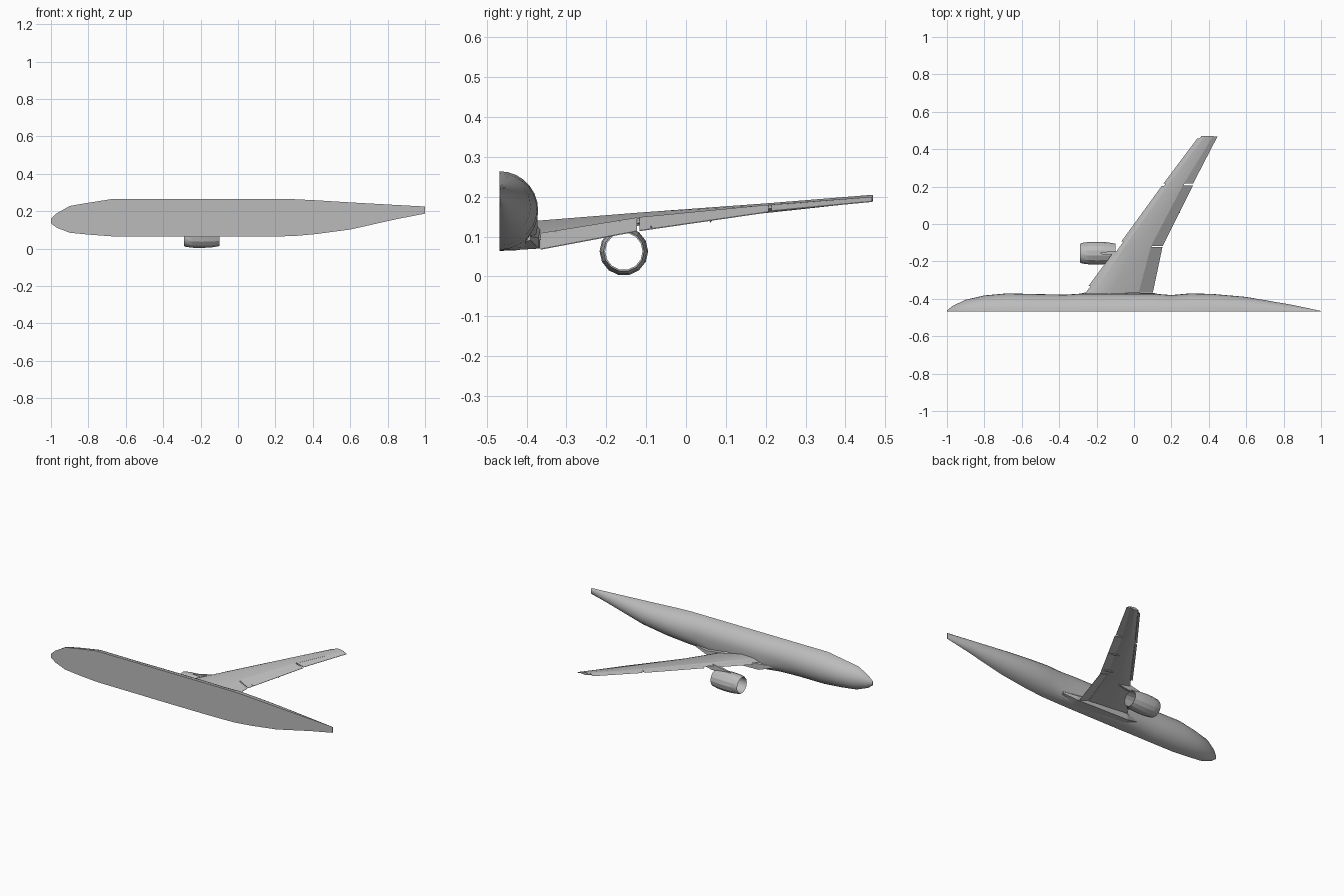
import bpy, bmesh, math
from mathutils import Vector

cube = bpy.data.objects.get("Cube")
if cube:
    bpy.data.objects.remove(cube)

grey = bpy.data.materials.new("light_grey")
grey.use_nodes = True
GREY = (0.5, 0.5, 0.5, 1)
grey.diffuse_color = GREY
grey.node_tree.nodes["Principled BSDF"].inputs["Base Color"].default_value = GREY


def loft(name, rings, cap=True, loop=False, angle=25):
    """Skin a list of equal-length closed rings."""
    bm = bmesh.new()
    rows = [[bm.verts.new(p) for p in ring] for ring in rings]
    pairs = list(zip(rows, rows[1:]))
    if loop:
        pairs.append((rows[-1], rows[0]))
    n = len(rows[0])
    for a, b in pairs:
        for i in range(n):
            j = (i + 1) % n
            bm.faces.new((a[i], a[j], b[j], b[i]))
    if cap:
        bm.faces.new(rows[0])
        bm.faces.new(rows[-1])
    bmesh.ops.recalc_face_normals(bm, faces=bm.faces)
    mesh = bpy.data.meshes.new(name)
    bm.to_mesh(mesh)
    bm.free()
    mesh.materials.append(grey)
    obj = bpy.data.objects.new(name, mesh)
    bpy.context.collection.objects.link(obj)
    bpy.ops.object.select_all(action="DESELECT")
    obj.select_set(True)
    bpy.context.view_layer.objects.active = obj
    bpy.ops.object.shade_smooth_by_angle(angle=math.radians(angle))
    return obj


def mix(a, b, t):
    return tuple(p + (q - p) * t for p, q in zip(a, b))


# Half fuselage, cut flat along its centre plane
CUT = -0.468
stations = [  # x, bottom, top, half width, belly squareness
    (-1.0, .135, .16, .006, 1), (-.97, .112, .188, .03, 1), (-.9, .085, .228, .063, 1),
    (-.8, .075, .245, .086, 1), (-.68, .066, .264, .097, 1), (-.5, .065, .264, .093, 1),
    (-.37, .065, .264, .09, .8), (-.28, .064, .264, .096, .55), (.1, .064, .264, .096, .55),
    (.2, .065, .264, .088, .8), (.3, .067, .264, .097, 1), (.42, .078, .258, .094, 1),
    (.6, .102, .247, .078, 1), (.85, .158, .233, .035, 1), (1.0, .187, .225, .003, 1)]
rings = []
for x, low, high, width, square in stations:
    mid, half = (low + high) / 2, (high - low) / 2
    ring = []
    for i in range(15):
        a = math.pi * (i / 14 - 0.5)
        s, c = math.sin(a), max(0, math.cos(a))
        power = square if s < 0 else 1
        ring.append((x, CUT + width * c ** power,
                     mid + half * math.copysign(abs(s) ** power, s)))
    rings.append(ring)
loft("half_fuselage", rings)

# Sloped fairing that blends the wing root into the body side
fairing = []
for x, y, low, high in [(-.34, -.385, .1, .125), (-.26, -.366, .075, .15),
                        (-.02, -.366, .07, .165), (.11, -.37, .07, .125), (.2, -.39, .09, .11)]:
    fairing.append([(x, -.43, low - .004), (x, y, low), (x, y, (low + high) / 2), (x, -.43, high + .03)])
loft("wing_root_fairing", fairing, angle=10)

# Wing: span stations with leading edge, hinge and trailing edge points
#        leading edge          crest z  hinge            trailing edge
span = [((-.29, -.42, .115), .134, (.02, -.42, .100), (.09, -.42, .062)),
        ((-.26, -.37, .121), .140, (.03, -.37, .105), (.10, -.37, .068)),
        ((-.075, -.12, .143), .160, (.095, -.12, .146), (.153, -.12, .115)),
        ((.165, .21, .172), .184, (.267, .21, .179), (.318, .21, .163)),
        ((.36, .47, .197), .205, (.425, .47, .199), (.45, .47, .188))]


def wing_section(le, crest, hinge, te):
    depth = (crest - le[2]) * 1.5 + .002
    front, back = mix(le, hinge, .15), mix(le, hinge, .45)
    return [le, (front[0], front[1], crest - .003), (back[0], back[1], crest), hinge,
            (hinge[0], hinge[1], hinge[2] - depth * .45),
            (back[0], back[1], crest - depth * 1.2),
            (front[0], front[1], le[2] - depth * .3)]


loft("wing", [wing_section(*s) for s in span])


def flap(name, a, b, start, end, reach):
    """Drooped panel hung behind the hinge line between two span stations."""
    out = []
    for t in (start, end):
        hinge, te = mix(a[2], b[2], t), mix(a[3], b[3], t)
        tip = mix(hinge, te, reach)
        root = mix(hinge, te, -.08)
        thick = .012 - .004 * max(0, hinge[1])
        out.append([root, tip, (tip[0], tip[1], tip[2] - .002),
                    (root[0], root[1], root[2] - thick)])
    loft(name, out)


flap("inner_flap", span[1], span[2], .02, .99, 1)
flap("outer_flap", span[2], span[3], .01, .99, 1)
flap("aileron", span[3], span[4], .02, .99, .9)


# Slats standing just ahead of the leading edge
def slat(name, a, b, start, end):
    out = []
    for t in (start, end):
        x, y, z = mix(a[0], b[0], t)
        out.append([(x - .012, y, z - .007), (x + .004, y, z + .005),
                    (x + .016, y, z + .008), (x + .004, y, z - .004)])
    loft(name, out)


slat("inner_slat", span[1], span[2], .15, .88)
slat("middle_slat", span[2], span[3], .08, .98)
slat("outer_slat", span[3], span[4], .02, .95)

# Open engine nacelle: outer skin, then back through the duct
nacelle = []
for x, r in [(-.288, .05), (-.28, .055), (-.24, .06), (-.19, .061), (-.14, .058), (-.1, .051),
             (-.1, .047), (-.19, .047), (-.28, .047)]:
    nacelle.append([(x, -.156 + r * math.cos(k * math.tau / 14),
                     .063 + r * math.sin(k * math.tau / 14)) for k in range(14)])
loft("engine_nacelle", nacelle, cap=False, loop=True)

# Pylon between nacelle and wing
pylon = []
for x, low, high, w in [(-.21, .112, .124, .003), (-.14, .112, .138, .008),
                        (-.08, .11, .15, .008), (.0, .125, .15, .004)]:
    pylon.append([(x, -.156 - w, low), (x, -.156 + w, low),
                  (x, -.156 + w, high), (x, -.156 - w, high)])
loft("engine_pylon", pylon)

# Slim actuator pods under the flaps
for name, t in (("inner_flap_pod", .1), ("outer_flap_pod", .55)):
    hinge = Vector(mix(span[2][2], span[3][2], t))
    pod = []
    for dx, r in ((-.07, .001), (-.03, .006), (.02, .006), (.06, .001)):
        pod.append([hinge + Vector((dx, r * math.cos(k * math.tau / 6),
                                    -.016 - dx * .2 + r * math.sin(k * math.tau / 6))) for k in range(6)])
    loft(name, pod)
